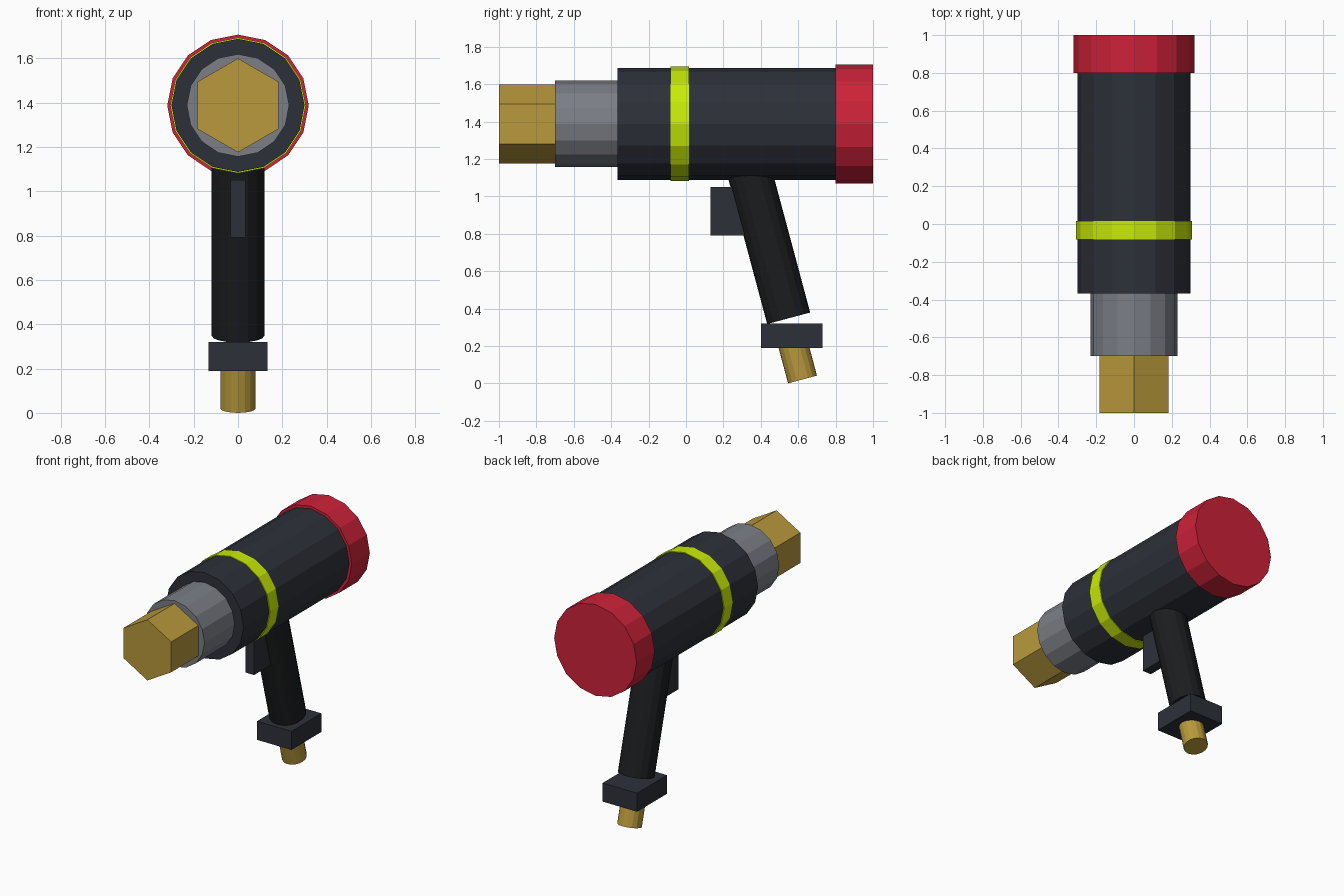
import bpy, bmesh
from math import radians
from mathutils import Matrix, Vector

if "Cube" in bpy.data.objects:
    bpy.data.objects.remove(bpy.data.objects["Cube"])


def material(name, rgb):
    m = bpy.data.materials.new(name)
    m.diffuse_color = (*rgb, 1)
    m.use_nodes = True
    m.node_tree.nodes["Principled BSDF"].inputs["Base Color"].default_value = m.diffuse_color
    return m


DARK = material("dark_casing", (0.026, 0.030, 0.040))
BLACK = material("black_grip", (0.011, 0.012, 0.013))
STEEL = material("steel", (0.20, 0.21, 0.24))
BRASS = material("brass", (0.48, 0.32, 0.045))
RED = material("red", (0.61, 0.016, 0.040))
LIME = material("lime", (0.58, 0.83, 0.002))


def finish(name, bm, mat):
    mesh = bpy.data.meshes.new(name)
    bm.to_mesh(mesh)
    bm.free()
    mesh.materials.append(mat)
    obj = bpy.data.objects.new(name, mesh)
    bpy.context.collection.objects.link(obj)
    return obj


def cylinder(name, centre, radius, length, tilt, mat, sides=16):
    """Prism along local z, tilted about x (90 degrees = along y)."""
    bm = bmesh.new()
    bmesh.ops.create_cone(bm, cap_ends=True, segments=sides, radius1=radius,
                          radius2=radius, depth=length)
    bm.transform(Matrix.Translation(centre) @ Matrix.Rotation(radians(tilt), 4, 'X'))
    return finish(name, bm, mat)


def box(name, lo, hi, mat):
    lo, hi = Vector(lo), Vector(hi)
    bm = bmesh.new()
    bmesh.ops.create_cube(bm, size=1)
    bm.transform(Matrix.Translation((lo + hi) / 2) @ Matrix.Diagonal((*(hi - lo), 1)))
    return finish(name, bm, mat)


# Barrel parts along y: name, start, end, radius, sides
AXIS_Z = 1.387
for name, y0, y1, r, sides, mat in [
    ("hex_anvil", -1.0, -0.695, 0.212, 6, BRASS),
    ("nose_collar", -0.70, -0.36, 0.231, 16, STEEL),
    ("motor_housing", -0.367, 0.81, 0.30, 16, DARK),
    ("accent_ring", -0.083, 0.015, 0.306, 16, LIME),
    ("rear_cap", 0.80, 1.0, 0.319, 16, RED),
]:
    cylinder(name, (0, (y0 + y1) / 2, AXIS_Z), r, y1 - y0, 90, mat, sides)

# Raked grip and air inlet, placed from the centre of their lower ends
TILT = 15
for name, foot, r, length, mat in [
    ("grip", (0, 0.549, 0.348), 0.119, 0.85, BLACK),
    ("air_inlet", (0, 0.623, 0.0207), 0.08, 0.24, BRASS),
]:
    up = Matrix.Rotation(radians(TILT), 3, 'X') @ Vector((0, 0, 1))
    cylinder(name, Vector(foot) + up * length / 2, r, length, TILT, mat)

# Trigger and grip base
box("trigger", (-0.033, 0.13, 0.79), (0.033, 0.33, 1.05), DARK)
box("grip_base", (-0.133, 0.40, 0.19), (0.133, 0.73, 0.32), DARK)
